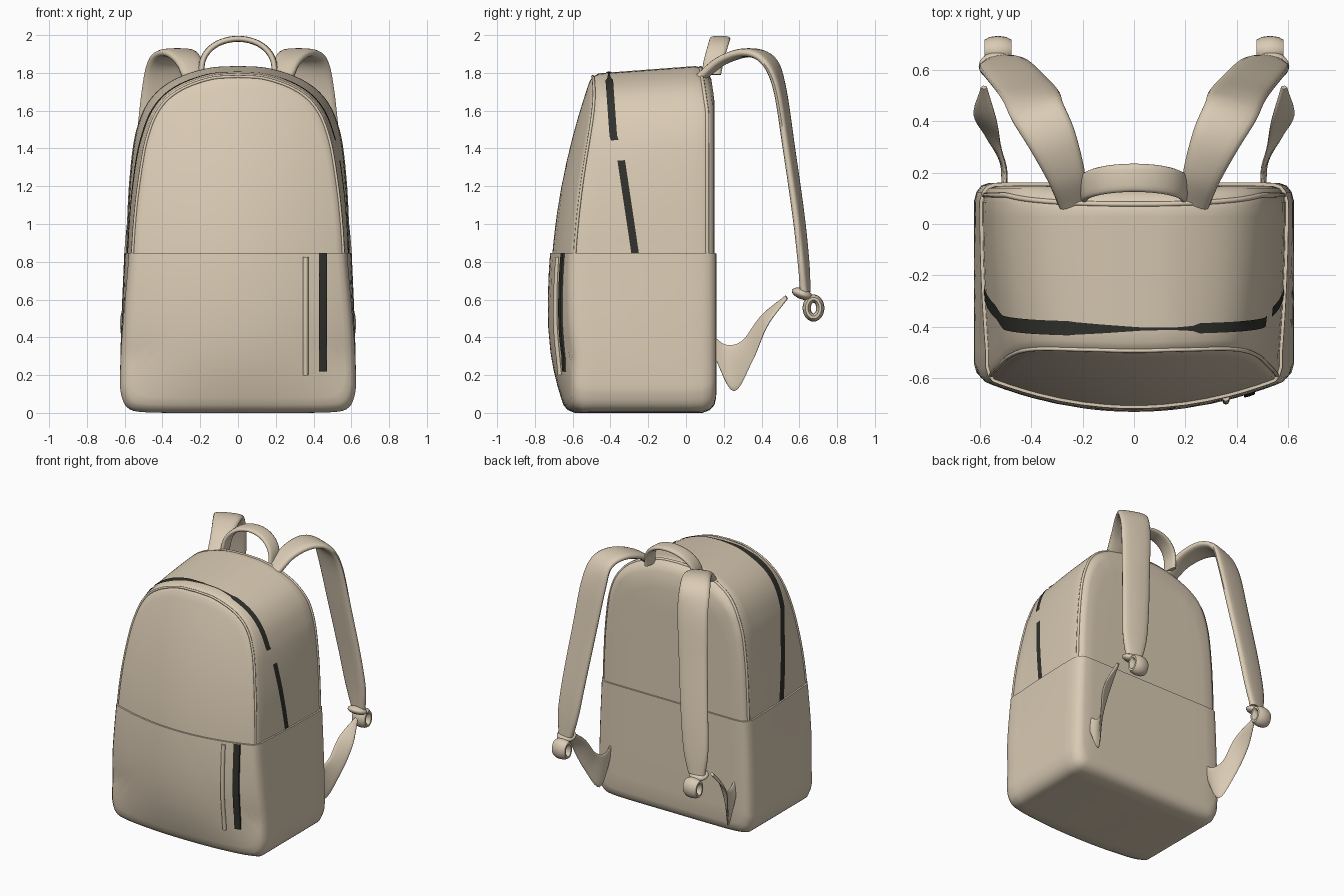
import bpy, bmesh, math
from mathutils import Vector as V

if "Cube" in bpy.data.objects:
    bpy.data.objects.remove(bpy.data.objects["Cube"])

def material(name, rgb):
    m = bpy.data.materials.new(name)
    m.diffuse_color = (*rgb, 1)
    m.use_nodes = True
    m.node_tree.nodes["Principled BSDF"].inputs["Base Color"].default_value = m.diffuse_color
    return m

CANVAS = material("beige canvas", (0.70, 0.595, 0.455))
DARK = material("dark zipper", (0.03, 0.03, 0.025))

def spline(pts, n):
    """Catmull-Rom resample of a point list."""
    pts = [V(p) for p in pts]
    out = []
    for k in range(n):
        f = k / (n - 1) * (len(pts) - 1)
        i = min(int(f), len(pts) - 2)
        t = f - i
        p1, p2 = pts[i], pts[i + 1]
        p0 = pts[i - 1] if i else p1 * 2 - p2
        p3 = pts[i + 2] if i + 2 < len(pts) else p2 * 2 - p1
        out.append(0.5 * (2 * p1 + (p2 - p0) * t + (2 * p0 - 5 * p1 + 4 * p2 - p3) * t * t
                          + (3 * p1 - p0 - 3 * p2 + p3) * t ** 3))
    return out

def loft(rings, closed=True, caps=False):
    bm = bmesh.new()
    rows = [[bm.verts.new(p) for p in r] for r in rings]
    n = len(rows[0])
    for a, b in zip(rows, rows[1:]):
        for i in range(n if closed else n - 1):
            j = (i + 1) % n
            bm.faces.new((a[i], a[j], b[j], b[i]))
    if caps:
        bm.faces.new(rows[0])
        bm.faces.new(rows[-1])
    bmesh.ops.remove_doubles(bm, verts=bm.verts, dist=1e-5)
    bmesh.ops.recalc_face_normals(bm, faces=bm.faces)
    return bm

def finish(name, bm, mat, angle=50):
    me = bpy.data.meshes.new(name)
    bm.to_mesh(me)
    bm.free()
    me.materials.append(mat)
    ob = bpy.data.objects.new(name, me)
    bpy.context.collection.objects.link(ob)
    bpy.ops.object.select_all(action='DESELECT')
    bpy.context.view_layer.objects.active = ob
    ob.select_set(True)
    bpy.ops.object.shade_smooth_by_angle(angle=math.radians(angle))
    return ob

def tube(name, pts, r, closed=False):
    """Round cord along a path."""
    n, m, rings = len(pts), 8, []
    for i, p in enumerate(pts):
        a = pts[i - 1] if i or closed else p
        b = pts[(i + 1) % n] if i < n - 1 or closed else p
        t = (b - a).normalized()
        u = t.cross(V((0, 1, 0.1))).normalized()
        w = t.cross(u)
        rings.append([p + r * (u * math.cos(k * math.tau / m) + w * math.sin(k * math.tau / m))
                      for k in range(m)])
    if closed:
        rings.append(rings[0])
    return finish(name, loft(rings, caps=not closed), CANVAS)

def ribbon(name, edge_a, edge_b, thick, n=28, mirror=1):
    """Flat padded band between two edge curves."""
    A, B = spline(edge_a, n), spline(edge_b, n)
    rings = []
    for i in range(n):
        c, h = (A[i] + B[i]) / 2, (A[i] - B[i]) / 2
        j, k = max(i - 1, 0), min(i + 1, n - 1)
        nrm = (A[k] + B[k] - A[j] - B[j]).cross(h).normalized() * thick
        ring = []
        for s in range(16):
            ca, sa = math.cos(s * math.tau / 16), math.sin(s * math.tau / 16)
            p = c + h * math.copysign(abs(ca) ** 0.7, ca) + nrm * math.copysign(abs(sa) ** 0.7, sa)
            ring.append(V((p.x * mirror, p.y, p.z)))
        rings.append(ring)
    return finish(name, loft(rings, caps=True), CANVAS)

def smooth(a, b, v):
    t = min(1, max(0, (v - a) / (b - a)))
    return t * t * (3 - 2 * t)

# Body outline seen from the front: right half, mirrored to a full loop
HALF = [(0, .012), (.3, .012), (.5, .016), (.575, .035), (.607, .1), (.612, .2), (.605, .5), (.59, .85),
        (.585, 1.0), (.575, 1.2), (.555, 1.4), (.53, 1.52), (.485, 1.63), (.41, 1.72), (.3, 1.785),
        (.15, 1.83), (0, 1.84)]
half = spline([(x, z, 0) for x, z in HALF], 81)
loop = [(p.x, p.y) for p in half] + [(-p.x, p.y) for p in half[-2:0:-1]]

def front_y(x, z):
    if z < .55:
        base = -.72 + .10 * ((.55 - z) / .55) ** 2.2
    else:
        base = -.72 + .24 * ((z - .55) / 1.29) ** 2
    return base + (.04 + .085 * min(1, max(z, 0) / .3)) * (x / .6) ** 2

def body_point(h, y, s=1.0):
    """Point on the outline, scaled by s, tapering to the front."""
    x, z = h[0] * s, .9 + (h[1] - .9) * s
    u = min(1, max(0, (.1 - y) / .6))
    narrow = .04 * smooth(.2, .9, z) + .045 * smooth(.8, 1.6, z)
    return V((x * (1 - narrow * u * u), y, z - .045 * u * smooth(.7, 1.5, z)))

def edge_y(h):
    p = body_point(h, -.6, .96)
    return front_y(p.x, p.z)

def back_lean(z):
    return .035 * max(0, (z - 1.6) / .24)

# Rings from the middle of the back, round the sides, to the middle of the front
rings = []
for s, y in ((0, .15), (.3, .15), (.6, .15), (.8, .15), (.92, .148), (.96, .14), (.985, .12), (1, .085)):
    rings.append([body_point(h, y - back_lean(h[1] * s), s) for h in loop])
for f in range(1, 11):
    rings.append([body_point(h, .08 + f / 10 * (edge_y(h) + .05 - .08), 1) for h in loop])
rings.append([body_point(h, edge_y(h) + .018, .985) for h in loop])
for s in (.96, .92, .85, .75, .65, .5, .35, .2, .1, 0):
    ring = []
    for h in loop:
        p = body_point(h, -.6, s)
        p.y = front_y(p.x, p.z)
        ring.append(p)
    rings.append(ring)

def cut(bm, z, above):
    bmesh.ops.bisect_plane(bm, geom=bm.verts[:] + bm.edges[:] + bm.faces[:], plane_co=(0, 0, z),
                           plane_no=(0, 0, 1), clear_inner=above, clear_outer=not above)

# Upper shell
bm = loft(rings)
cut(bm, .8, True)
finish("upper_body", bm, CANVAS)

# Lower sleeve, slightly larger, with a folded top rim
bm = loft(rings)
cut(bm, .845, False)
bm.normal_update()
moves = [(v, v.normal.copy()) for v in bm.verts]
for v, nrm in moves:
    v.co += nrm * .012
rim = [e for e in bm.edges if e.is_boundary]
new = bmesh.ops.extrude_edge_only(bm, edges=rim)["geom"]
for v in [g for g in new if isinstance(g, bmesh.types.BMVert)]:
    v.co.x *= .965
    v.co.y = -.28 + (v.co.y + .28) * .95
bmesh.ops.recalc_face_normals(bm, faces=bm.faces)
finish("lower_sleeve", bm, CANVAS)

# Seam piping around the front panel and back panel
tube("front_piping", [body_point(h, edge_y(h) + .016, .985) for h in loop], .008, True)
tube("back_piping", [body_point(h, .112 - back_lean(h[1]), .988) for h in loop], .010, True)

# Main zipper over the top, broken by a gap on the right side
ZIP_PATH = [(.85, -.27), (1.38, -.345), (1.5, -.385), (1.85, -.41)]

def zip_y(z):
    for (z0, y0), (z1, y1) in zip(ZIP_PATH, ZIP_PATH[1:]):
        if z <= z1:
            return y0 + (y1 - y0) * (z - z0) / (z1 - z0)

def zip_strip(name, pts):
    a, b = [], []
    for h in pts:
        x, z = h
        w = .028 if x < -.25 else .02
        if -.25 <= x < .25:
            w = .005 + .02 * min(1, max(0, abs(x - .11) - .06) / .3)
        a.append(body_point(h, zip_y(z) - w, 1.005))
        b.append(body_point(h, zip_y(z) + w, 1.005))
    finish(name, loft([a, b], closed=False), DARK)

right = [h for h in loop[:81] if h[1] > .85]
left = [h for h in loop[81:] if h[1] > .85]
zip_strip("main_zipper_side", [h for h in right if h[1] < 1.39])
zip_strip("main_zipper_top", [h for h in right if h[1] > 1.47] + left)

# Front pocket zipper and the welt beside it
zs = [.22 + .625 * i / 16 for i in range(17)]
strip = [[V((x, front_y(x, z) - d, z)) for z in zs]
         for x, d in ((.428, .012), (.43, .021), (.45, .022), (.47, .021), (.472, .012))]
finish("pocket_zipper", loft(strip, closed=False), DARK)
tube("pocket_welt", [V((.358, front_y(.358, z) - .014, z - .02)) for z in zs], .014)

# Carry handle
arc = [math.pi * i / 10 for i in range(11)]
ribbon("carry_handle",
       [(.195 * math.cos(a), .08 + .045 * math.sin(a), 1.79 + .19 * math.sin(a) ** .8) for a in arc],
       [(.2 * math.cos(a), .185 + .05 * math.sin(a), 1.79 + .19 * math.sin(a) ** .8) for a in arc], .016, 40)

# Shoulder straps: centre, half width, sideways slant
STRAP = [((.235, .07, 1.77), .055, -.2), ((.265, .19, 1.865), .075, -.3), ((.32, .33, 1.907), .095, -.4),
         ((.375, .435, 1.865), .105, -.35), ((.40, .495, 1.72), .11, -.2), ((.44, .545, 1.4), .105, -.18),
         ((.485, .595, 1.05), .10, -.18), ((.515, .622, .8), .09, -.18), ((.53, .632, .64), .06, -.2)]
ea, eb = [], []
for c, w, slant in STRAP:
    d = V((1, slant, 0)).normalized() * w
    ea.append(V(c) + d)
    eb.append(V(c) - d)
# Lower tabs: upper and lower edge
TAB_UP = [(.50, .14, .41), (.50, .215, .36), (.52, .30, .385), (.535, .40, .515), (.575, .53, .62)]
TAB_LOW = [(.51, .14, .32), (.52, .25, .115), (.58, .35, .27), (.625, .43, .46), (.595, .535, .605)]

for side, k in (("right", 1), ("left", -1)):
    ribbon(side + "_shoulder_strap", ea, eb, .024, 48, k)
    ribbon(side + "_lower_tab", TAB_UP, TAB_LOW, .009, 24, k)
    # Knotted strap end: a loop and a wrap
    mid = V((k * .53, .675, .555))
    rr = []
    for i in range(25):
        a = math.tau * i / 24
        out = V((0, math.cos(a), math.sin(a)))
        p = mid + V((0, out.y * .036, out.z * .05))
        rr.append([p + out * .022 * math.cos(b) + V((1, 0, 0)) * .055 * math.sin(b)
                   for b in [math.tau * j / 10 for j in range(10)]])
    finish(side + "_strap_loop", loft(rr), CANVAS)
    bm = bmesh.new()
    bmesh.ops.create_uvsphere(bm, u_segments=20, v_segments=12, radius=1)
    for v in bm.verts:
        v.co = V((k * .535 + v.co.x * .07, .615 + v.co.y * .055, .63 + v.co.z * .03 - v.co.y * .015))
    finish(side + "_strap_knot", bm, CANVAS)
